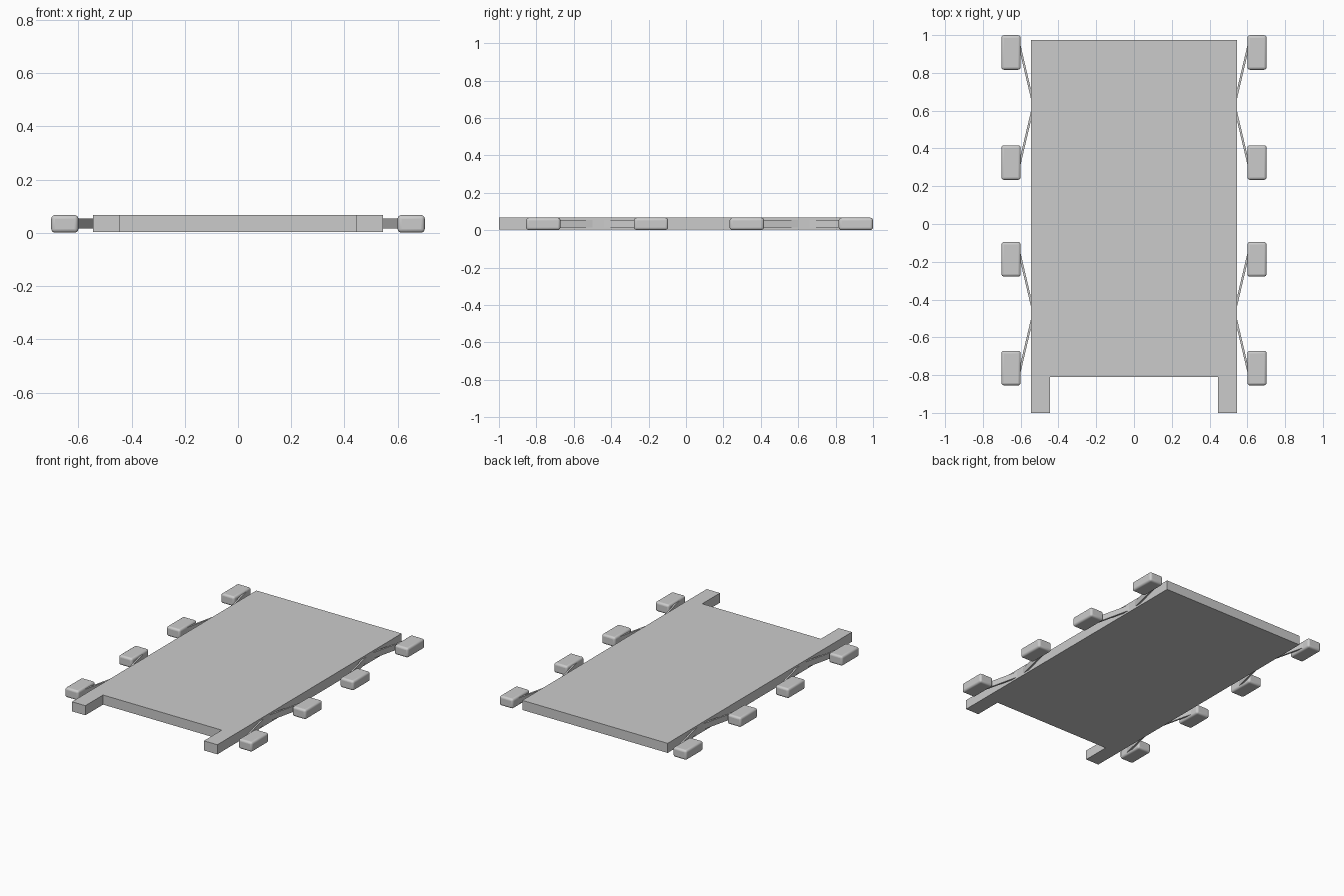
import bpy, bmesh

if "Cube" in bpy.data.objects:
    bpy.data.objects.remove(bpy.data.objects["Cube"])


def prism(name, outline, z0, z1):
    """Extrude a flat XY outline from z0 up to z1."""
    bm = bmesh.new()
    face = bm.faces.new([bm.verts.new((x, y, z0)) for x, y in outline])
    new = bmesh.ops.extrude_face_region(bm, geom=[face])["geom"]
    top = [v for v in new if isinstance(v, bmesh.types.BMVert)]
    bmesh.ops.translate(bm, vec=(0, 0, z1 - z0), verts=top)
    bmesh.ops.recalc_face_normals(bm, faces=bm.faces[:])
    mesh = bpy.data.meshes.new(name)
    bm.to_mesh(mesh)
    bm.free()
    obj = bpy.data.objects.new(name, mesh)
    bpy.context.collection.objects.link(obj)
    return obj


def rounded_pad(name, x, y):
    """Soft-edged block at the end of a strut."""
    bpy.ops.mesh.primitive_cube_add(size=1, location=(x, y, 0.034))
    obj = bpy.context.object
    obj.name = name
    obj.scale = (0.102, 0.183, 0.066)
    bpy.ops.object.transform_apply(location=False, rotation=False, scale=True)
    bev = obj.modifiers.new("soft_edges", "BEVEL")
    bev.width = 0.014
    bev.segments = 4
    bpy.ops.object.shade_smooth_by_angle()


# Flat deck with two prongs at the front
W, P = 0.545, 0.445
prism("deck", [(-W, -1), (-P, -1), (-P, -0.81), (P, -0.81),
               (P, -1), (W, -1), (W, 0.975), (-W, 0.975)], 0.003, 0.068)

# Slanted struts, in V pairs on both sides, each ending in a pad
for side, s in (("right", 1), ("left", -1)):
    for i, c in enumerate((0.63, -0.47)):
        for end, d in (("back", 1), ("front", -1)):
            prism(f"strut_{side}_{i}_{end}",
                  [(s * 0.54, c + d * 0.01), (s * 0.605, c + d * 0.285),
                   (s * 0.605, c + d * 0.335), (s * 0.54, c + d * 0.06)],
                  0.016, 0.055)
    for i, y in enumerate((0.908, 0.325, -0.187, -0.763)):
        rounded_pad(f"pad_{side}_{i}", s * 0.651, y)
